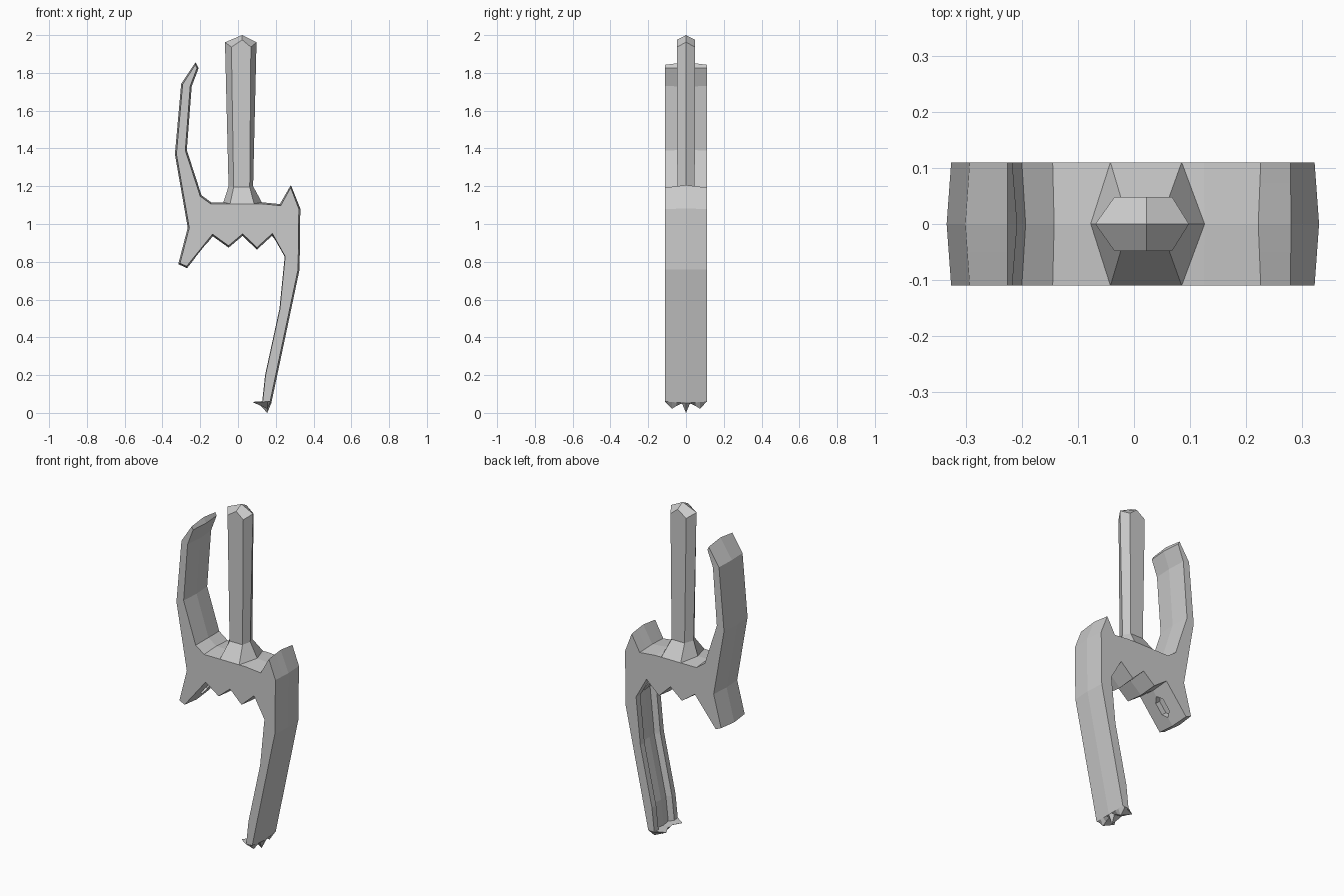
import bpy, bmesh
from mathutils import Vector, Matrix

if "Cube" in bpy.data.objects:
    bpy.data.objects.remove(bpy.data.objects["Cube"])

HALF = 0.11


def make_object(name, bm):
    bmesh.ops.recalc_face_normals(bm, faces=bm.faces)
    mesh = bpy.data.meshes.new(name)
    bm.to_mesh(mesh)
    bm.free()
    obj = bpy.data.objects.new(name, mesh)
    bpy.context.collection.objects.link(obj)
    return obj


def loft(name, rings):
    """Join equal-length rings of points and cap both ends."""
    bm = bmesh.new()
    loops = [[bm.verts.new(p) for p in ring] for ring in rings]
    for a, b in zip(loops, loops[1:]):
        for i in range(len(a)):
            j = (i + 1) % len(a)
            bm.faces.new((a[i], a[j], b[j], b[i]))
    bm.faces.new(loops[0])
    bm.faces.new(loops[-1])
    return make_object(name, bm)


# Guard, horns and long blade share one side profile
upper = [(-0.217, 1.825), (-0.226, 1.843), (-0.293, 1.74), (-0.326, 1.37),
         (-0.258, 0.98), (-0.307, 0.792), (-0.272, 0.776), (-0.135, 0.946),
         (-0.05, 0.885), (0.025, 0.948), (0.10, 0.875), (0.182, 0.95)]
blade_inner = [(0.25, 0.828), (0.222, 0.55), (0.146, 0.2), (0.131, 0.062)]
outer = [(0.17, 0.06), (0.318, 0.76), (0.322, 1.08), (0.279, 1.193),
         (0.226, 1.097), (0.125, 1.107), (-0.145, 1.107), (-0.2, 1.147),
         (-0.279, 1.39), (-0.253, 1.73)]
profile = [Vector(p) for p in upper + blade_inner + outer]


def outward(i):
    a, b, c = profile[i - 1], profile[i], profile[(i + 1) % len(profile)]
    d1, d2 = (b - a).normalized(), (c - b).normalized()
    n1, n2 = Vector((-d1.y, d1.x)), Vector((-d2.y, d2.x))
    m = (n1 + n2).normalized()
    return -m / max(m.dot(n1), 0.6)


# Zigzag tooth height and barb reach for each slice across the width
teeth = {0.11: 0.06, 0.074: 0.022, 0.05: 0.037, 0.021: 0.05, 0.0: 0.0}
barb = {0.11: 0.128, 0.074: 0.075, 0.05: 0.09, 0.021: 0.105, 0.0: 0.1}
groove_ids = range(len(upper), len(upper) + len(blade_inner))
rings = []
for y in (-0.11, -0.074, -0.05, -0.021, 0, 0.021, 0.05, 0.074, 0.11):
    w = abs(y)
    ring = []
    for i, p in enumerate(profile):
        q = p + outward(i) * 0.008 * (1 - w / HALF)
        if i in groove_ids and w < 0.06:
            q.x += 0.025
        ring.append((q.x, y, q.y))
        if i == groove_ids[-1]:
            ring.append((barb[w], y, 0.058))
            ring.append((0.155, y, teeth[w]))
    rings.append(ring)
guard = loft("guard_and_blade", rings)

# Shallow six-sided socket under the short horn
a, b = Vector((-0.272, 0, 0.776)), Vector((-0.135, 0, 0.946))
along = (b - a).normalized()
across = Vector((0, 1, 0))
normal = along.cross(across)
mat = Matrix((along, across, normal)).transposed().to_4x4()
mat.translation = (a + b) / 2
hexagon = [(0.065, 0), (0.035, 0.03), (-0.035, 0.03),
           (-0.065, 0), (-0.035, -0.03), (0.035, -0.03)]
cutter = loft("socket_cutter",
              [[mat @ Vector((u, v, h)) for u, v in hexagon] for h in (-0.03, 0.03)])
cutter.hide_render = True
cutter.hide_set(True)
mod = guard.modifiers.new("socket", 'BOOLEAN')
mod.operation = 'DIFFERENCE'
mod.object = cutter
mod.solver = 'EXACT'


# Six-sided grip with flared foot and ridged cap
def grip_ring(x0, x1, x2, x3, d, z_side, z_face, mid=0.022, z_mid=None):
    z_mid = z_face if z_mid is None else z_mid
    return [(x0, 0, z_side), (x1, -d, z_face), (mid, -d, z_mid), (x2, -d, z_face),
            (x3, 0, z_side), (x2, d, z_face), (mid, d, z_mid), (x1, d, z_face)]


foot = grip_ring(-0.078, -0.042, 0.085, 0.127, HALF, 1.113, 1.107)
sunk = [(x, y, 1.06) for x, y, z in foot]
neck = grip_ring(-0.05, -0.023, 0.062, 0.08, 0.046, 1.2, 1.195)
top = grip_ring(-0.069, -0.035, 0.068, 0.098, 0.048, 1.962, 1.937, z_mid=1.975)
bm = bmesh.new()
loops = [[bm.verts.new(p) for p in r] for r in (sunk, foot, neck, top)]
for r, s in zip(loops, loops[1:]):
    for i in range(8):
        bm.faces.new((r[i], r[(i + 1) % 8], s[(i + 1) % 8], s[i]))
bm.faces.new(loops[0])
peak = bm.verts.new((0.022, 0, 2.0))
cap = loops[-1]
for i in (0, 2, 4, 6):
    bm.faces.new((cap[i], cap[i + 1], cap[(i + 2) % 8], peak))
make_object("grip", bm)
